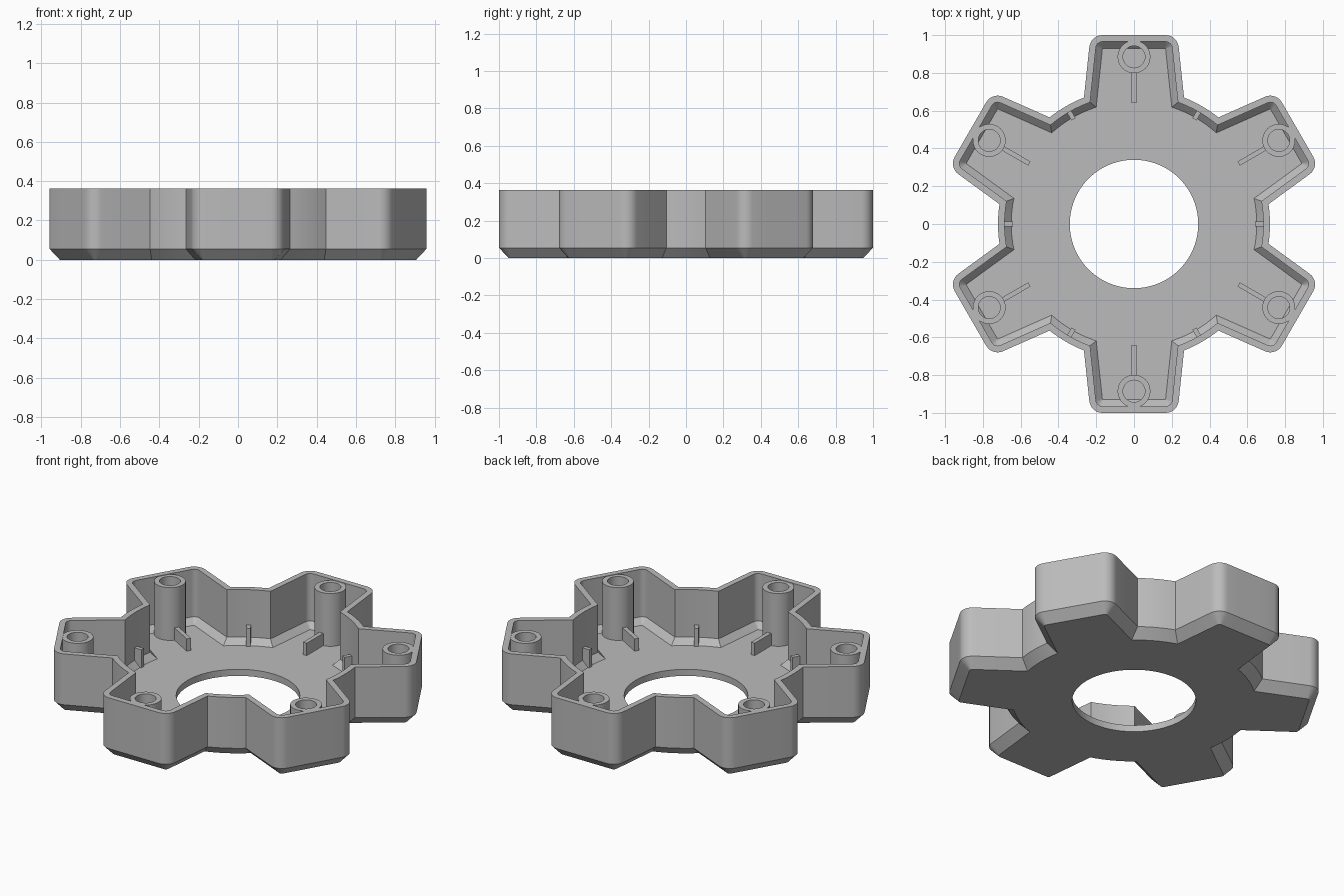
import bpy, bmesh, math
from mathutils import Vector, Matrix

if "Cube" in bpy.data.objects:
    bpy.data.objects.remove(bpy.data.objects["Cube"])

TOP, FLOOR = 0.363, 0.04
grey = bpy.data.materials.new("light grey plastic")
grey.diffuse_color = (0.5, 0.5, 0.5, 1)
grey.use_nodes = True
grey.node_tree.nodes["Principled BSDF"].inputs["Base Color"].default_value = grey.diffuse_color


def finish(name, bm, smooth=True):
    bmesh.ops.recalc_face_normals(bm, faces=bm.faces)
    me = bpy.data.meshes.new(name)
    bm.to_mesh(me)
    bm.free()
    me.materials.append(grey)
    ob = bpy.data.objects.new(name, me)
    bpy.context.collection.objects.link(ob)
    if smooth:
        bpy.ops.object.select_all(action='DESELECT')
        ob.select_set(True)
        bpy.context.view_layer.objects.active = ob
        bpy.ops.object.shade_smooth_by_angle(angle=math.radians(30))
    return ob


def loft(name, loops, closed=True):
    """Join equal-length loops of points with quads."""
    bm = bmesh.new()
    rings = [[bm.verts.new(p) for p in lp] for lp in loops]
    n = len(rings[0])
    for k in range(len(rings) if closed else len(rings) - 1):
        a, b = rings[k], rings[(k + 1) % len(rings)]
        for i in range(n):
            j = (i + 1) % n
            bm.faces.new((a[i], a[j], b[j], b[i]))
    return finish(name, bm)


def outline(d):
    """Six-lobed outline moved inward by d, lobe axis on +y first."""
    base, tip = Vector((0.265, 0.67)), Vector((0.23, 1.0))
    u = (tip - base).normalized()
    n = Vector((u.y, -u.x))                      # outward side normal
    r = max(0.07 - d, 0.004)                     # corner radius
    p = base - n * d
    R = 0.72 - d                                 # valley radius
    b = p.dot(u)
    foot = p + u * (-b + math.sqrt(b * b - p.dot(p) + R * R))
    cy = 1 - d - r
    q = p - n * r
    c = q + u * ((cy - q.y) / u.y)               # corner centre
    a0 = math.atan2(n.y, n.x)
    arc = [c + r * Vector((math.cos(t), math.sin(t)))
           for t in (a0 + (math.pi / 2 - a0) * i / 7 for i in range(8))]
    right = [foot, (foot + arc[0]) / 2] + arc + [Vector((c.x / 2, 1 - d))]
    left = [Vector((-v.x, v.y)) for v in reversed(right)]
    half = right + [Vector((0, 1 - d))] + left
    # valley arc up to the next lobe
    s = math.atan2(foot.y, -foot.x)
    e = math.atan2(foot.y, foot.x) + math.pi / 3
    half += [R * Vector((math.cos(s + (e - s) * i / 8), math.sin(s + (e - s) * i / 8)))
             for i in range(1, 8)]
    return [Matrix.Rotation(k * math.pi / 3, 2) @ v for k in range(6) for v in half]


def at(points, z):
    return [(p.x, p.y, z) for p in points]


# Shell: floor with round opening, bevelled bottom edge and thin upright wall
hole = [v.normalized() * 0.34 for v in outline(0.07)]
loft("shell", [
    at(hole, 0), at(outline(0.052), 0), at(outline(0), 0.055), at(outline(0), TOP),
    at(outline(0.035), TOP), at(outline(0.035), 0.075), at(outline(0.07), FLOOR),
    at(hole, FLOOR)])


def circle(cx, cy, r, z, n=32):
    return [(cx + r * math.cos(2 * math.pi * i / n), cy + r * math.sin(2 * math.pi * i / n), z)
            for i in range(n)]


def radial_plate(name, ang, r0, r1, z1, width=0.025):
    bm = bmesh.new()
    z0 = FLOOR - 0.01
    m = (Matrix.Rotation(ang, 4, 'Z')
         @ Matrix.Translation(((r0 + r1) / 2, 0, (z0 + z1) / 2))
         @ Matrix.Diagonal((r1 - r0, width, z1 - z0, 1)))
    bmesh.ops.create_cube(bm, size=1, matrix=m)
    finish(name, bm, False)


for k in range(6):
    a = math.pi / 2 + k * math.pi / 3
    x, y = 0.885 * math.cos(a), 0.885 * math.sin(a)
    # Hollow screw post in each lobe
    z0, z1 = FLOOR - 0.01, TOP - 0.003
    loft(f"screw_post_{k + 1}", [circle(x, y, 0.087, z0), circle(x, y, 0.087, z1),
                                 circle(x, y, 0.058, z1), circle(x, y, 0.058, z0)])
    # Rib running from the post toward the centre
    radial_plate(f"post_rib_{k + 1}", a, 0.64, 0.805, 0.115)
    # Small rib against the wall between lobes
    radial_plate(f"wall_rib_{k + 1}", a + math.pi / 6, 0.64, 0.695, 0.15)
